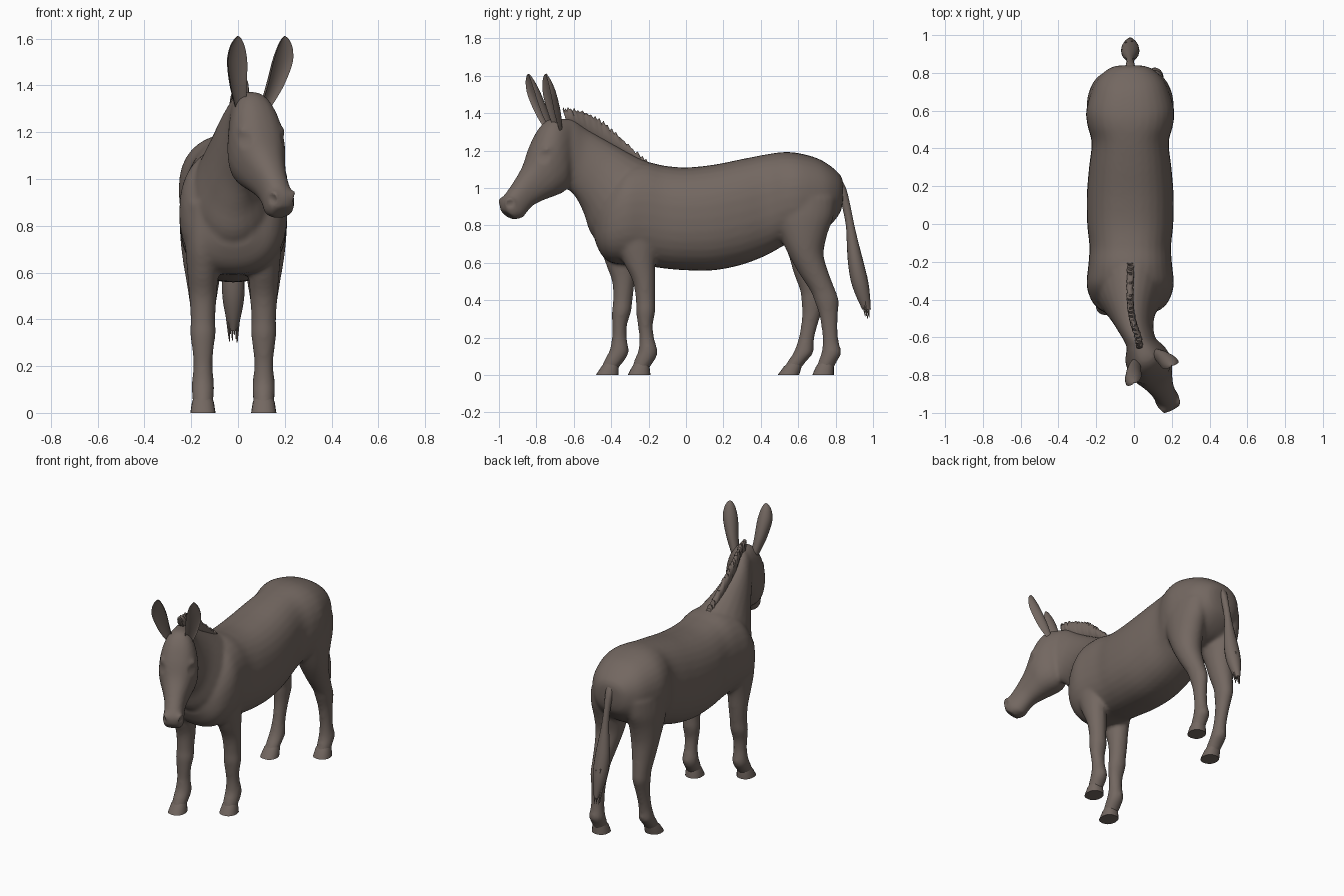
import bpy, bmesh, math, random
from mathutils import Vector, Matrix

if "Cube" in bpy.data.objects:
    bpy.data.objects.remove(bpy.data.objects["Cube"])

random.seed(4)
CX = -0.02  # the trunk sits slightly left of the origin

coat = bpy.data.materials.new("grey_brown_coat")
coat.diffuse_color = (0.172, 0.137, 0.119, 1)
coat.use_nodes = True
coat.node_tree.nodes["Principled BSDF"].inputs["Base Color"].default_value = coat.diffuse_color


def spline(rows, steps):
    """Catmull-Rom interpolation of rows of numbers."""
    if steps < 2:
        return rows
    out = []
    for i in range(len(rows) - 1):
        p0, p1, p2 = rows[max(i - 1, 0)], rows[i], rows[i + 1]
        p3 = rows[min(i + 2, len(rows) - 1)]
        for k in range(steps):
            t = k / steps
            out.append([0.5 * (2 * b + (c - a) * t + (2 * a - 5 * b + 4 * c - d) * t * t
                               + (3 * b - a - 3 * c + d) * t ** 3)
                        for a, b, c, d in zip(p0, p1, p2, p3)])
    return out + [rows[-1]]


def loft(bm, rings, side=(1, 0, 0), n=24, power=2.0, steps=4, cup=None):
    """Skin rings given as (point a, point b, half width)."""
    side = Vector(side).normalized()
    rows = spline([[*a, *b, w] for a, b, w in rings], steps)
    loops = []
    for r in rows:
        a, b = Vector(r[:3]), Vector(r[3:6])
        mid, half = (a + b) / 2, (a - b) / 2
        loop = []
        for i in range(n):
            t = 2 * math.pi * i / n
            c, s = math.cos(t), math.sin(t)
            u = math.copysign(abs(c) ** (2 / power), c)
            v = math.copysign(abs(s) ** (2 / power), s)
            if cup:
                v = 0.8 + v * (-cup if v > 0 else 1.6)  # hollow front, rounded back
            loop.append(bm.verts.new(mid + side * u * r[6] + half * v))
        loops.append(loop)
    for p, q in zip(loops, loops[1:]):
        for i in range(n):
            j = (i + 1) % n
            bm.faces.new((p[i], p[j], q[j], q[i]))
    bm.faces.new(loops[0])
    bm.faces.new(loops[-1])


def finish(bm, name, angle=None):
    bmesh.ops.recalc_face_normals(bm, faces=bm.faces[:])
    me = bpy.data.meshes.new(name)
    bm.to_mesh(me)
    bm.free()
    me.materials.append(coat)
    ob = bpy.data.objects.new(name, me)
    bpy.context.collection.objects.link(ob)
    bpy.ops.object.select_all(action='DESELECT')
    ob.select_set(True)
    bpy.context.view_layer.objects.active = ob
    if angle:
        bpy.ops.object.shade_smooth_by_angle(angle=math.radians(angle))
    return ob


def head_pt(s, z, side=0.0):
    """Point on the turned head: s runs forward, side runs across."""
    return Vector((0.04 + 0.45 * s + 0.89 * side, -0.66 - 0.89 * s + 0.45 * side, z))


HEAD_SIDE = (0.89, 0.45, 0)
body = bmesh.new()

# Trunk: y, top, bottom, half width
trunk = [(.84, 1.03, .94, .05), (.825, 1.07, .87, .11), (.77, 1.12, .80, .172),
         (.70, 1.16, .75, .207), (.60, 1.187, .72, .233), (.52, 1.192, .69, .226),
         (.43, 1.18, .64, .204), (.30, 1.155, .59, .218), (.15, 1.125, .56, .23),
         (0, 1.11, .56, .228), (-.12, 1.12, .57, .216), (-.22, 1.14, .585, .222),
         (-.32, 1.12, .59, .231), (-.40, 1.04, .60, .208), (-.45, .95, .64, .165),
         (-.485, .86, .71, .09)]
loft(body, [((CX, y, t), (CX, y, b), w) for y, t, b, w in trunk], n=32, power=2.35)

# Neck: crest point, throat point, half width
loft(body, [((-.02, -.10, 1.10), (-.02, -.40, .64), .205),
            ((-.02, -.25, 1.16), (-.02, -.505, .75), .175),
            ((-.02, -.39, 1.235), (-.01, -.545, .86), .128),
            ((-.01, -.52, 1.31), (.02, -.59, .95), .097),
            ((.02, -.61, 1.37), (.05, -.64, 1.0), .085),
            ((.03, -.68, 1.36), (.06, -.68, 1.05), .07)])

# Head: top s,z / bottom s,z / half width
head = [(-.02, 1.37, -.06, 1.15, .065), (.07, 1.37, -.03, 1.035, .10),
        (.13, 1.32, 0, .98, .117), (.18, 1.23, .06, .955, .115),
        (.222, 1.13, .12, .935, .09), (.275, 1.05, .185, .905, .067),
        (.325, .985, .225, .865, .061), (.365, .93, .25, .84, .064),
        (.362, .88, .30, .832, .048)]
loft(body, [(head_pt(a, b), head_pt(c, d), w) for a, b, c, d, w in head],
     HEAD_SIDE, power=2.3)

# Brows and nostril swellings
turn = Matrix.Rotation(math.atan2(0.45, 0.89), 4, 'Z')
for sg in (-1, 1):
    for s, z, off, size in ((.125, 1.205, .086, (.024, .04, .024)),
                            (.335, .925, .042, (.022, .03, .03))):
        m = Matrix.Translation(head_pt(s, z, off * sg)) @ turn @ Matrix.Diagonal((*size, 1))
        bmesh.ops.create_uvsphere(body, u_segments=16, v_segments=10, radius=1, matrix=m)

# Legs: z, front y, back y, half width (right-hand leg; the left one strides forward)
front_leg = [(.90, -.40, -.14, .08), (.72, -.38, -.15, .076), (.60, -.333, -.164, .067),
             (.50, -.285, -.164, .059), (.40, -.268, -.164, .053), (.34, -.267, -.164, .055),
             (.27, -.258, -.177, .046), (.20, -.25, -.171, .041), (.13, -.255, -.152, .048),
             (.09, -.272, -.161, .048), (.05, -.285, -.188, .045), (.025, -.295, -.20, .043)]
hind_leg = [(.95, .46, .80, .09), (.85, .46, .79, .10), (.75, .50, .755, .097),
            (.65, .545, .735, .086), (.55, .60, .762, .069), (.45, .665, .80, .054),
            (.40, .685, .816, .051), (.33, .71, .813, .043), (.25, .725, .811, .039),
            (.18, .73, .816, .04), (.12, .725, .831, .047), (.08, .71, .811, .046),
            (.05, .70, .795, .044), (.025, .69, .785, .042)]
front_hoof = [(.07, -.27, -.20, .038), (.045, -.288, -.195, .047), (.0, -.312, -.19, .054)]
hind_hoof = [(.07, .715, .79, .038), (.045, .695, .79, .047), (.0, .675, .79, .054)]


def stride(kind, z):
    return -.17 + .12 * z if kind == "front" else min(0, -.185 + .29 * z)


for kind, leg, hoof in (("front", front_leg, front_hoof), ("hind", hind_leg, hind_hoof)):
    for label, x, k in (("right", CX + .13, 0), ("left", CX - .13, 1)):
        def place(rows):
            return [((x, f + k * stride(kind, z), z), (x, b + k * stride(kind, z), z), w)
                    for z, f, b, w in rows]
        loft(body, place(leg))
        bm = bmesh.new()
        loft(bm, place(hoof), n=20, steps=1, power=2.3)
        finish(bm, f"{kind}_{label}_hoof", 40)

# Fuse the trunk, neck, head and legs into one smooth skin
ob = finish(body, "body")
remesh = ob.modifiers.new("fuse", 'REMESH')
remesh.mode = 'VOXEL'
remesh.voxel_size = 0.011
bpy.ops.object.modifier_apply(modifier="fuse")
soft = ob.modifiers.new("soften", 'SMOOTH')
soft.factor, soft.iterations = 0.5, 8
bpy.ops.object.modifier_apply(modifier="soften")

# Press in the nostrils and the hollows under the brows
for s, z, off, rad, depth in ((.345, .915, .058, .018, .014), (.165, 1.165, .095, .026, .008)):
    for sg in (-1, 1):
        spot, inward = head_pt(s, z, off * sg), Vector(HEAD_SIDE) * -sg
        for v in ob.data.vertices:
            d = (v.co - spot).length / (rad * 1.4)
            if d < 1:
                v.co += inward * depth * (1 - d * d)
ob.data.polygons.foreach_set("use_smooth", [True] * len(ob.data.polygons))

# Ears: cupped leaves along a bent line
ear_shape = [(0, .024, .018), (.12, .031, .027), (.3, .039, .034), (.58, .046, .032),
             (.8, .036, .022), (.94, .019, .011), (1, .004, .004)]
for label, base, mid, tip in (
        ("left", (.005, -.725, 1.31), (-.012, -.795, 1.48), (.0, -.842, 1.61)),
        ("right", (.112, -.675, 1.31), (.175, -.715, 1.48), (.20, -.75, 1.61))):
    base, mid, tip = Vector(base), Vector(mid), Vector(tip)
    ctrl = mid * 2 - (base + tip) / 2
    rings = []
    for t, w, h in ear_shape:
        c = base * (1 - t) ** 2 + ctrl * 2 * t * (1 - t) + tip * t * t
        d = Vector((.42, -.85, -.3)) * h
        rings.append((c + d, c - d, w))
    bm = bmesh.new()
    loft(bm, rings, HEAD_SIDE, n=20, cup=0.8)
    finish(bm, label + "_ear", 60)

# Mane: thin upright ridge with a ragged top
crest = spline([(.03, -.655, 1.43, 1.34), (.02, -.60, 1.43, 1.33), (-.01, -.50, 1.40, 1.27),
                (-.02, -.40, 1.33, 1.21), (-.02, -.30, 1.235, 1.15), (-.02, -.20, 1.15, 1.10)], 9)
rings = []
for i, (x, y, t, b) in enumerate(crest):
    ragged = (0.012 if i % 2 else 0) + random.uniform(-.006, .006)
    xt = x + random.uniform(-.005, .005)
    rings.append(((xt, y - .008, t - ragged), (x, y + .02, b), .018))
bm = bmesh.new()
loft(bm, rings, n=10, steps=1)
finish(bm, "mane", 60)

# Tail with a hanging tuft of strands
tail = [(1.06, .77, .82, .03), (1.0, .81, .855, .026), (.9, .835, .88, .02),
        (.8, .855, .90, .023), (.7, .86, .924, .035), (.6, .866, .95, .047),
        (.5, .882, .974, .047), (.42, .91, .984, .034), (.35, .943, .988, .016)]
bm = bmesh.new()
loft(bm, [((CX, f, z), (CX, b, z), w) for z, f, b, w in tail], n=16, steps=3)
for i in range(14):
    a = 2 * math.pi * i / 14
    x, y = CX + .03 * math.cos(a), .93 + .03 * math.sin(a)
    z0, z1 = random.uniform(.48, .54), random.uniform(.30, .39)
    xe, ye = CX + (x - CX) * .6, .965 + (y - .93) * .5
    loft(bm, [((x, y - .012, z0), (x, y + .012, z0), .012),
              ((xe, ye - .002, z1), (xe, ye + .002, z1), .002)], n=6, steps=1)
finish(bm, "tail", 45)
